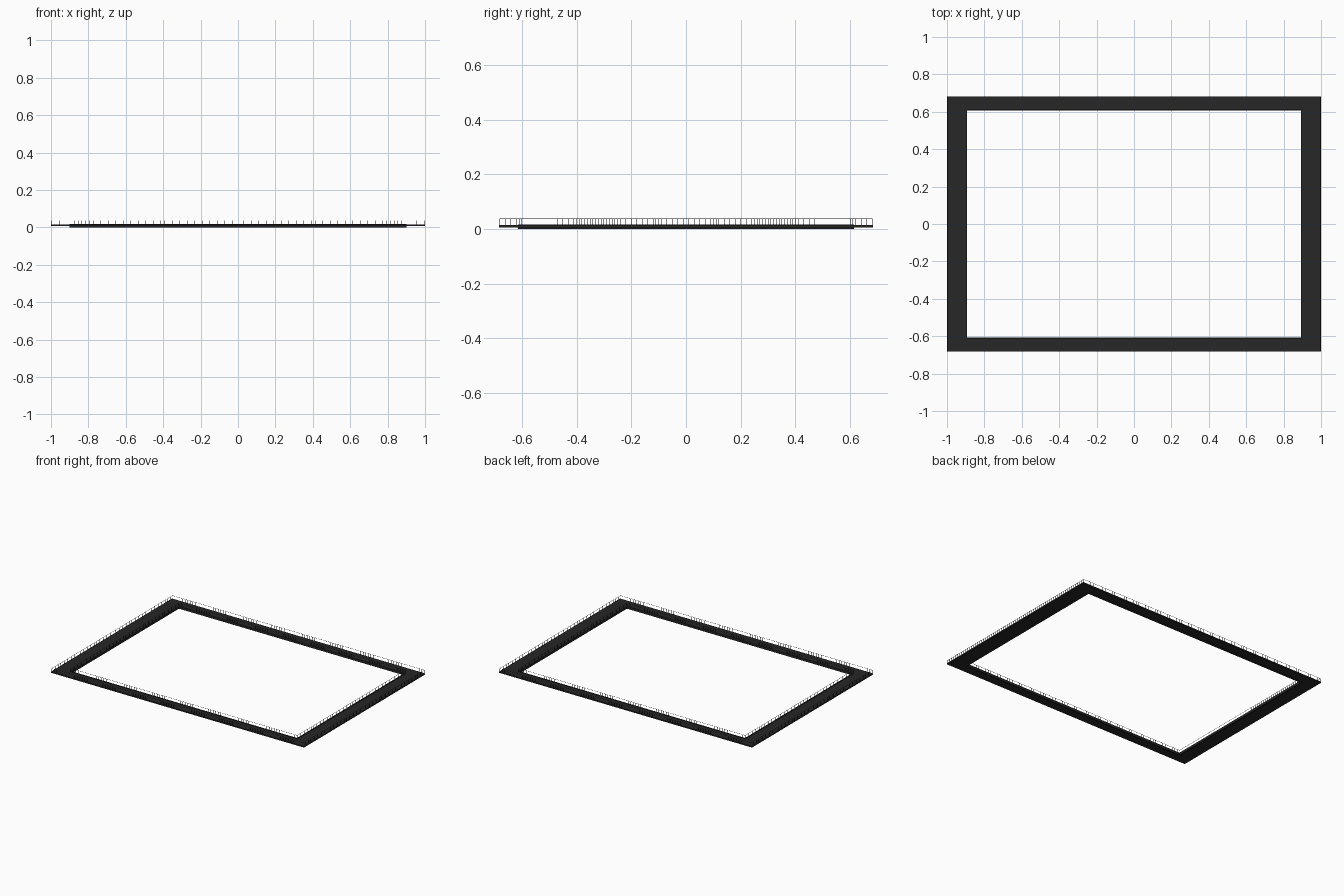
import bpy, bmesh

if "Cube" in bpy.data.objects:
    bpy.data.objects.remove(bpy.data.objects["Cube"])

OX, OY = 1.0, 0.683      # outer half sizes
IX, IY = 0.892, 0.607    # opening half sizes
RAIL_Z, WIRE, STEP = 0.038, 0.0012, 0.0201

dark = bpy.data.materials.new("dark_metal")
dark.diffuse_color = (0.02, 0.02, 0.02, 1)
dark.use_nodes = True
dark.node_tree.nodes["Principled BSDF"].inputs["Base Color"].default_value = dark.diffuse_color


def make_object(name, bm):
    mesh = bpy.data.meshes.new(name)
    bmesh.ops.recalc_face_normals(bm, faces=bm.faces)
    bm.to_mesh(mesh)
    bm.free()
    ob = bpy.data.objects.new(name, mesh)
    bpy.context.collection.objects.link(ob)
    mesh.materials.append(dark)
    return ob


def sweep_ring(bm, profile):
    """Sweep a closed (half x, half y, z) profile around a rectangle."""
    loops = [[bm.verts.new((sx * hx, sy * hy, z)) for hx, hy, z in profile]
             for sx, sy in ((1, 1), (-1, 1), (-1, -1), (1, -1))]
    n = len(profile)
    for i in range(4):
        a, b = loops[i], loops[(i + 1) % 4]
        for j in range(n):
            k = (j + 1) % n
            bm.faces.new((a[j], a[k], b[k], b[j]))


def add_box(bm, x, y, z0, z1, w):
    verts = bmesh.ops.create_cube(bm, size=1)["verts"]
    bmesh.ops.scale(bm, verts=verts, vec=(w, w, z1 - z0))
    bmesh.ops.translate(bm, verts=verts, vec=(x, y, (z0 + z1) / 2))


# Walkway slab with a deeper lip round the opening
lip = 0.008
bm = bmesh.new()
sweep_ring(bm, [
    (OX, OY, 0.006), (OX, OY, 0.015),
    (IX + lip, IY + lip, 0.015), (IX + lip, IY + lip, 0.017),
    (IX, IY, 0.017), (IX, IY, 0.0),
    (IX + lip, IY + lip, 0.0), (IX + lip, IY + lip, 0.006)])
make_object("walkway_frame", bm)


# Wire railings along the outer and inner edges
def railing(name, hx, hy):
    bm = bmesh.new()
    w = WIRE
    sweep_ring(bm, [(hx, hy, RAIL_Z - w), (hx, hy, RAIL_Z),
                    (hx - w, hy - w, RAIL_Z), (hx - w, hy - w, RAIL_Z - w)])
    cx, cy = hx - w / 2, hy - w / 2
    nx, ny = round(2 * cx / STEP), round(2 * cy / STEP)
    for s in (-1, 1):
        for i in range(nx + 1):
            add_box(bm, -cx + 2 * cx * i / nx, s * cy, 0.014, RAIL_Z - w, w)
        for i in range(1, ny):
            add_box(bm, s * cx, -cy + 2 * cy * i / ny, 0.014, RAIL_Z - w, w)
    make_object(name, bm)


railing("outer_railing", OX - 0.004, OY - 0.001)
railing("inner_railing", IX + 0.004, IY + 0.004)
